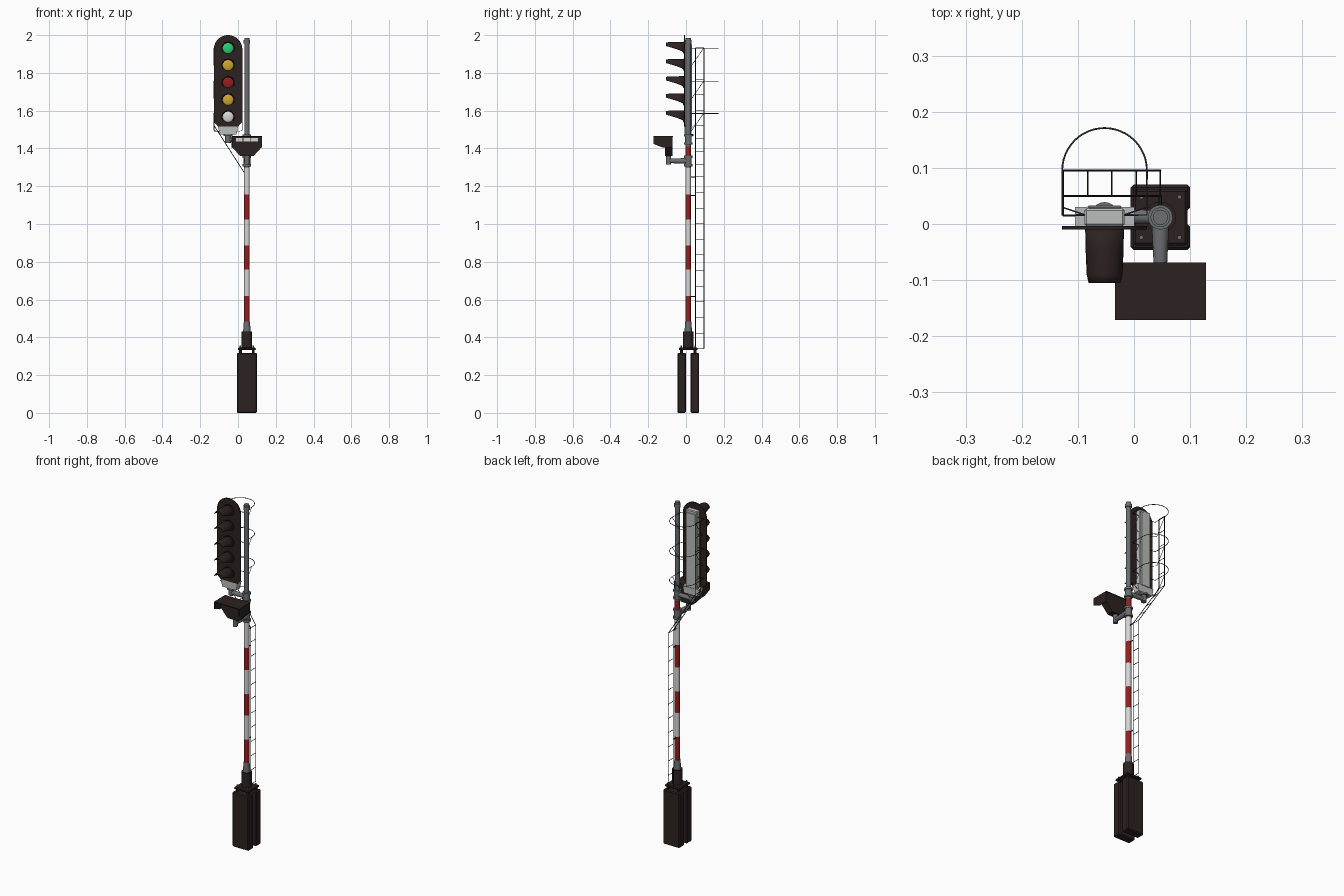
import bpy, bmesh, math
from mathutils import Vector

if "Cube" in bpy.data.objects:
    bpy.data.objects.remove(bpy.data.objects["Cube"])


def mat(name, r, g, b):
    m = bpy.data.materials.new(name)
    m.diffuse_color = (r, g, b, 1)
    m.use_nodes = True
    m.node_tree.nodes["Principled BSDF"].inputs["Base Color"].default_value = m.diffuse_color
    return m


BROWN = mat("dark_brown", 0.025, 0.016, 0.015)
STEEL = mat("steel_grey", 0.15, 0.16, 0.17)
WHITE = mat("white", 0.68, 0.68, 0.68)
RED = mat("red", 0.30, 0.014, 0.012)
PALE = mat("light_grey", 0.50, 0.51, 0.51)
GREEN = mat("green", 0.02, 0.62, 0.18)
AMBER = mat("amber", 0.62, 0.37, 0.03)
BLACK = mat("black", 0.012, 0.012, 0.012)
RAIL = mat("rail_grey", 0.06, 0.06, 0.065)

PX, PY = 0.047, 0.012      # pole centre
HX = -0.0525               # signal head centre


def finish(name, bm, m, smooth=False, bevel=0):
    bmesh.ops.recalc_face_normals(bm, faces=bm.faces)
    me = bpy.data.meshes.new(name)
    bm.to_mesh(me)
    bm.free()
    me.materials.append(m)
    ob = bpy.data.objects.new(name, me)
    bpy.context.collection.objects.link(ob)
    if bevel:
        b = ob.modifiers.new("bevel", 'BEVEL')
        b.width, b.segments = bevel, 1
    if smooth:
        bpy.ops.object.select_all(action='DESELECT')
        ob.select_set(True)
        bpy.context.view_layer.objects.active = ob
        bpy.ops.object.shade_smooth_by_angle(angle=math.radians(35))
    return ob


def prism(name, pts, axis, a, b, m, bevel=0):
    """Extrude a 2D outline along an axis from a to b."""
    place = {'x': lambda p, t: (t, p[0], p[1]),
             'y': lambda p, t: (p[0], t, p[1]),
             'z': lambda p, t: (p[0], p[1], t)}[axis]
    bm = bmesh.new()
    lo = [bm.verts.new(place(p, a)) for p in pts]
    hi = [bm.verts.new(place(p, b)) for p in pts]
    bm.faces.new(lo)
    bm.faces.new(hi[::-1])
    for i in range(len(pts)):
        j = (i + 1) % len(pts)
        bm.faces.new((lo[i], lo[j], hi[j], hi[i]))
    return finish(name, bm, m, bevel=bevel)


def box(name, x0, x1, y0, y1, z0, z1, m, bevel=0):
    return prism(name, [(x0, y0), (x1, y0), (x1, y1), (x0, y1)], 'z', z0, z1, m, bevel)


def cyl(name, p, q, r1, m, r2=None, n=20):
    """Cylinder or cone between two points."""
    p, q = Vector(p), Vector(q)
    bm = bmesh.new()
    bmesh.ops.create_cone(bm, cap_ends=True, segments=n, radius1=r1,
                          radius2=r1 if r2 is None else r2, depth=(q - p).length)
    rot = (q - p).to_track_quat('Z', 'Y').to_matrix()
    bmesh.ops.rotate(bm, matrix=rot, verts=bm.verts)
    bmesh.ops.translate(bm, vec=(p + q) / 2, verts=bm.verts)
    return finish(name, bm, m, smooth=True)


def post(name, z0, z1, r, m, r2=None, n=20):
    return cyl(name, (PX, PY, z0), (PX, PY, z1), r, m, r2, n)


def rods(name, paths, r, m):
    """Thin round bars along polylines, turned into a mesh."""
    cu = bpy.data.curves.new(name, 'CURVE')
    cu.dimensions = '3D'
    cu.bevel_depth, cu.bevel_resolution, cu.use_fill_caps = r, 1, True
    for path in paths:
        s = cu.splines.new('POLY')
        s.points.add(len(path) - 1)
        for pt, c in zip(s.points, path):
            pt.co = (*c, 1)
    cu.materials.append(m)
    ob = bpy.data.objects.new(name, cu)
    bpy.context.collection.objects.link(ob)
    bpy.ops.object.select_all(action='DESELECT')
    ob.select_set(True)
    bpy.context.view_layer.objects.active = ob
    bpy.ops.object.convert(target='MESH')


# Base: two upright blocks, bolts, flange plate and socket
for s in (-1, 1):
    ys = sorted((PY + s * 0.012, PY + s * 0.058))
    box("base_block", PX - 0.053, PX + 0.053, *ys, 0, 0.318, BROWN, 0.005)
    for t in (-1, 1):
        x, y = PX + t * 0.034, PY + s * 0.036
        cyl("anchor_bolt", (x, y, 0.30), (x, y, 0.356), 0.004, STEEL, n=8)
        cyl("anchor_nut", (x, y, 0.318), (x, y, 0.332), 0.008, BROWN, n=6)
box("base_flange", PX - 0.048, PX + 0.048, PY - 0.05, PY + 0.05, 0.332, 0.345, BROWN, 0.004)
post("base_socket", 0.345, 0.43, 0.028, BROWN)
post("pole_sleeve", 0.43, 0.485, 0.020, STEEL, 0.016)

# Striped pole
bands = [0.48, 0.62, 0.76, 0.885, 1.025, 1.155, 1.30, 1.41]
for i in range(7):
    post("pole_band", bands[i], bands[i + 1], 0.0145, WHITE if i % 2 else RED)
post("pole_upper", 1.41, 1.985, 0.0135, STEEL)
post("pole_cap", 1.955, 1.975, 0.0175, STEEL)
for z0, z1 in ((1.305, 1.318), (1.318, 1.35), (1.35, 1.362), (1.42, 1.432), (1.432, 1.462), (1.462, 1.474)):
    post("pole_clamp", z0, z1, 0.018 if z1 - z0 > 0.02 else 0.022, STEEL)

# Signal head: backplate with round top, rear housing, lower tray, arm
R = 0.0755
arch = [(HX + R * math.cos(a), 1.9245 + R * math.sin(a))
        for a in (math.pi * i / 24 for i in range(25))]
prism("backplate", arch + [(HX - R, 1.54), (HX - R + 0.022, 1.517), (HX + R - 0.022, 1.517), (HX + R, 1.54)],
      'y', -0.010, -0.004, BROWN)
box("head_housing", HX - 0.036, HX + 0.036, -0.004, 0.028, 1.50, 1.965, PALE, 0.004)
box("housing_door", HX - 0.030, HX + 0.030, 0.028, 0.033, 1.515, 1.95, PALE, 0.002)
prism("head_tray", [(HX - 0.053, 1.517), (HX - 0.045, 1.475), (HX + 0.045, 1.475), (HX + 0.053, 1.517)],
      'y', -0.007, 0.030, PALE)
cyl("head_stub", (HX, 0.015, 1.43), (HX, 0.015, 1.476), 0.015, STEEL)
cyl("head_stub_flange", (HX, 0.015, 1.465), (HX, 0.015, 1.476), 0.024, STEEL)
cyl("head_arm", (HX, 0.015, 1.446), (PX, PY, 1.446), 0.0125, STEEL)


def hood(z):
    """Tapered visor whose sides are cut back toward the front."""
    bm = bmesh.new()
    rows = []
    for y, r, half in ((-0.008, 0.035, 128), (-0.045, 0.034, 100), (-0.09, 0.033, 76), (-0.105, 0.031, 66)):
        angs = [math.radians(half) * (i / 10 - 1) for i in range(21)]
        rows.append([bm.verts.new((HX + r * math.sin(a), y, z + r * math.cos(a))) for a in angs])
    for lo, hi in zip(rows, rows[1:]):
        for i in range(20):
            bm.faces.new((lo[i], lo[i + 1], hi[i + 1], hi[i]))
    ob = finish("lamp_hood", bm, BROWN, smooth=True)
    ob.modifiers.new("thickness", 'SOLIDIFY').thickness = 0.003


# Five lamps with hoods
for z, m in ((1.93, GREEN), (1.84, AMBER), (1.748, RED), (1.657, AMBER), (1.567, WHITE)):
    bm = bmesh.new()
    bmesh.ops.create_uvsphere(bm, u_segments=24, v_segments=12, radius=0.029)
    bmesh.ops.scale(bm, vec=(1, 0.3, 1), verts=bm.verts)
    bmesh.ops.translate(bm, vec=(HX, -0.011, z), verts=bm.verts)
    finish("lamp_lens", bm, m, smooth=True)
    hood(z)

# Route indicator box: body, roof, cheeks, three lit panels, bracket
prism("indicator_body", [(-0.034, 1.465), (0.128, 1.465), (0.128, 1.41), (0.083, 1.36), (0.011, 1.36), (-0.034, 1.41)],
      'y', -0.112, -0.072, BROWN)
box("indicator_roof", -0.034, 0.128, -0.171, -0.069, 1.461, 1.466, BROWN)
for x in (-0.034, 0.124):
    prism("indicator_cheek", [(-0.171, 1.464), (-0.072, 1.464), (-0.072, 1.405), (-0.125, 1.405), (-0.171, 1.424)],
          'x', x, x + 0.004, BROWN)
for i in (-1, 0, 1):
    c = PX + i * 0.040
    box("indicator_panel", c - 0.018, c + 0.018, -0.115, -0.111, 1.436, 1.456, WHITE)
cyl("indicator_arm", (PX, PY, 1.334), (PX, -0.095, 1.334), 0.016, STEEL, 0.011)
cyl("indicator_stub", (PX, -0.092, 1.315), (PX, -0.092, 1.362), 0.013, STEEL)

# Ladder: vertical, slanted toward the head, then vertical again
YA, YB = 0.050, 0.095
route = [Vector(v) for v in ((PX, 0, 0.34), (PX, 0, 1.25), (-0.126, 0, 1.52), (-0.126, 0, 1.932))]
rods("ladder_stringers", [[(v.x, y, v.z) for v in route] for y in (YA, YB)], 0.002, BLACK)
rungs = []
for a, b in zip(route, route[1:]):
    n = round((b - a).length / 0.08)
    for i in range(n):
        v = a.lerp(b, i / n)
        rungs.append([(v.x, YA, v.z), (v.x, YB, v.z)])
rungs.append([(-0.126, YA, 1.932), (-0.126, YB, 1.932)])
rods("ladder_rungs", rungs, 0.0014, BLACK)
rods("ladder_brackets", [[(PX, PY, z), (PX, YA, z)] for z in (0.615, 1.15, 1.25)], 0.003, BLACK)
rods("ladder_foot", [[(-0.126, YA, 1.53), (-0.126, 0.015, 1.492), (HX, 0.015, 1.492)]], 0.0015, RAIL)

# Safety hoops with braces behind the head
hoops, braces = [], []
for z in (1.93, 1.755, 1.585):
    arc = [(HX + R * math.cos(a), 0.0955 + R * math.sin(a), z)
           for a in (math.pi * i / 24 for i in range(25))]
    hoops.append([(HX + 0.03, 0.016, z), (HX + R, 0.016, z)] + arc + [(HX - R, 0.016, z), (HX - 0.03, 0.016, z)])
    for s in (-1, 1):
        braces.append([(HX + s * 0.034, 0.016, z - 0.1), (HX + s * R, 0.03, z - 0.09), (HX + s * R, 0.093, z)])
rods("safety_hoops", hoops, 0.0016, RAIL)
rods("hoop_braces", braces, 0.0014, RAIL)
